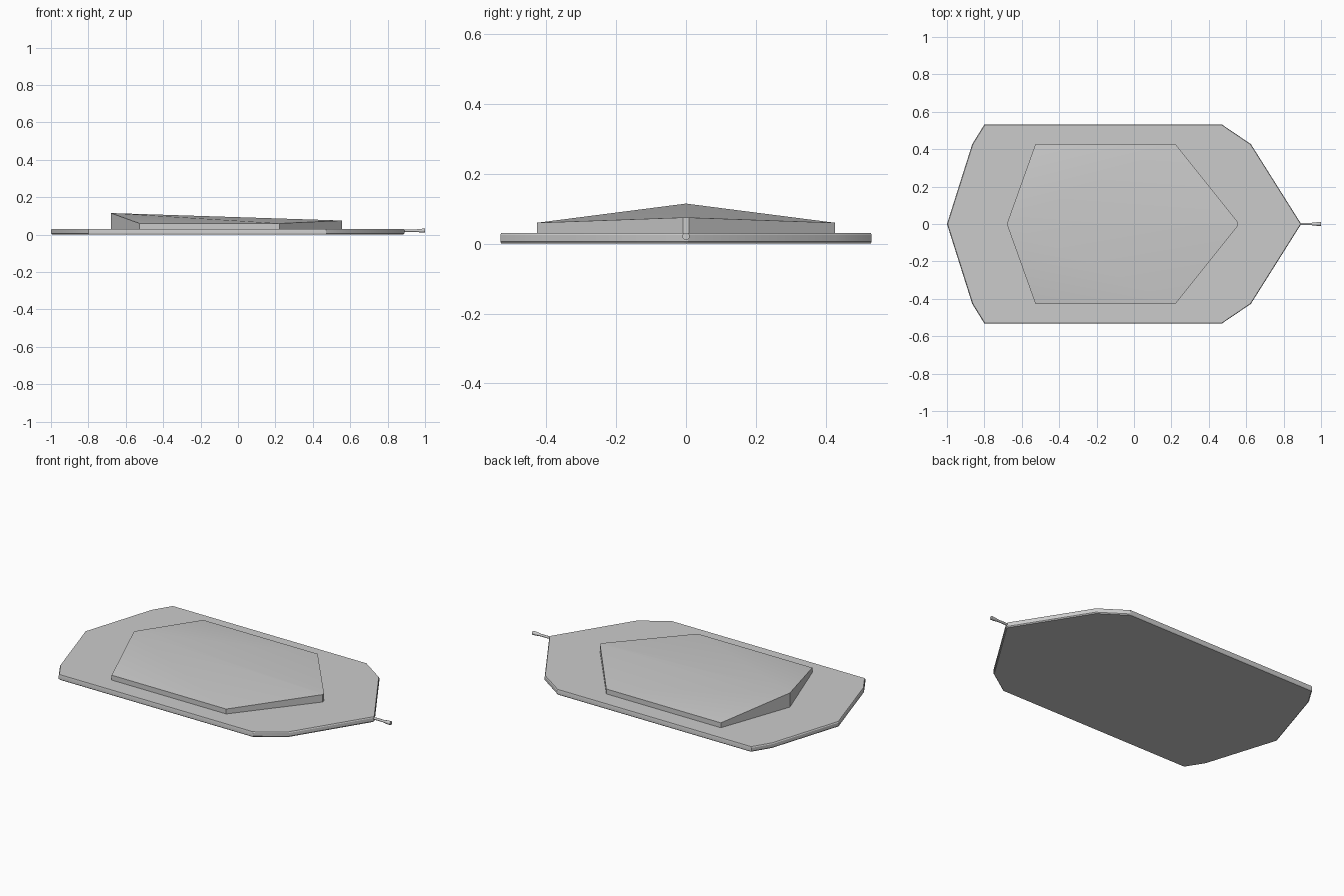
import bpy, bmesh, math

if "Cube" in bpy.data.objects:
    bpy.data.objects.remove(bpy.data.objects["Cube"])


def finish(name, bm, angle=25):
    bmesh.ops.recalc_face_normals(bm, faces=bm.faces)
    me = bpy.data.meshes.new(name)
    bm.to_mesh(me)
    bm.free()
    ob = bpy.data.objects.new(name, me)
    bpy.context.collection.objects.link(ob)
    bpy.ops.object.select_all(action='DESELECT')
    ob.select_set(True)
    bpy.context.view_layer.objects.active = ob
    bpy.ops.object.shade_smooth_by_angle(angle=math.radians(angle))
    return ob


def loft(rings, caps=(True, True)):
    """Skin a list of equal-length closed rings; caps on the first and last."""
    bm = bmesh.new()
    rows = [[bm.verts.new(p) for p in ring] for ring in rings]
    n = len(rows[0])
    for a, b in zip(rows, rows[1:]):
        for i in range(n):
            j = (i + 1) % n
            bm.faces.new((a[i], a[j], b[j], b[i]))
    if caps[0]:
        bm.faces.new(rows[0][::-1])
    if caps[1]:
        bm.faces.new(rows[-1])
    return bm, rows


# Hull plate: elongated outline with softened rim
half = [(0.89, 0.006), (0.625, 0.427), (0.47, 0.532), (-0.80, 0.532), (-0.865, 0.427)]
outline = half + [(-1.0, 0.0)] + [(x, -y) for x, y in reversed(half)]


def plate_ring(inset, z):
    return [(x * (1 - inset), y * (1 - inset), z) for x, y in outline]


bm, _ = loft([plate_ring(0.006, 0.0), plate_ring(0.0, 0.006),
              plate_ring(0.0, 0.025), plate_ring(0.004, 0.031)])
finish("hull_plate", bm)

# Raised deck: hexagonal walls below a sloping ridged roof
deck = [(0.557, 0.008, 0.075), (0.222, 0.427, 0.06), (-0.527, 0.427, 0.06), (-0.68, 0, 0.115),
        (-0.527, -0.427, 0.06), (0.222, -0.427, 0.06), (0.557, -0.008, 0.075)]
bm, rows = loft([[(x, y, 0.028) for x, y, z in deck], deck], caps=(True, False))
t = rows[1]
for ids in ((0, 1, 3), (1, 2, 3), (3, 4, 5), (3, 5, 6), (0, 3, 6)):
    bm.faces.new([t[i] for i in ids])
finish("raised_deck", bm)

# Nose rod: thin shaft with a flared tip
profile = [(0.87, 0.007), (0.95, 0.007), (0.965, 0.009), (0.985, 0.011), (1.0, 0.011)]
rings = [[(x, r * math.cos(a * math.tau / 8 + math.pi / 8),
           0.021 + r * math.sin(a * math.tau / 8 + math.pi / 8)) for a in range(8)]
         for x, r in profile]
bm, _ = loft(rings)
finish("nose_rod", bm, 50)
